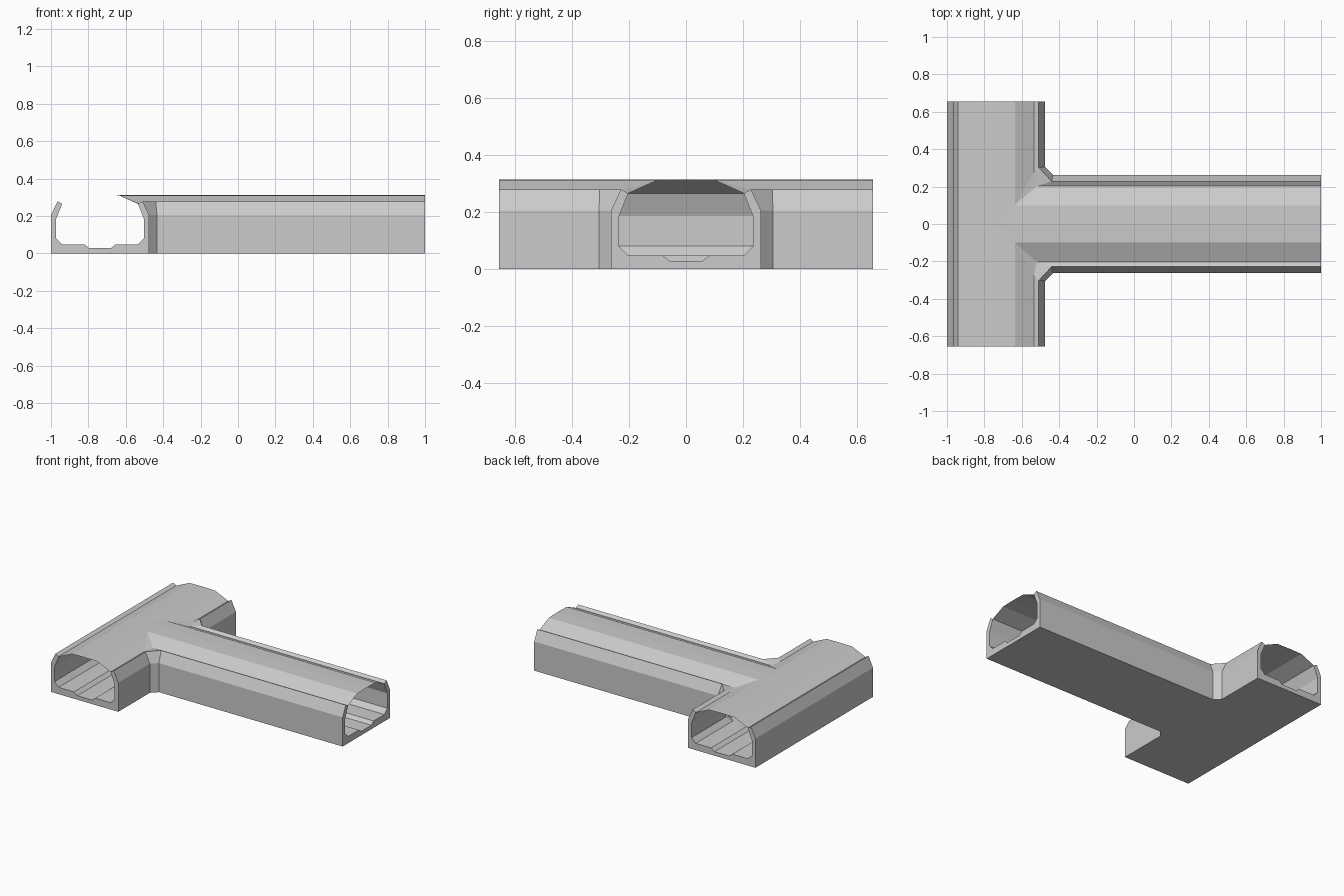
import bpy, bmesh

if "Cube" in bpy.data.objects:
    bpy.data.objects.remove(bpy.data.objects["Cube"])

W = 0.2625                 # half width of each tunnel
X0, END_X, END_Y = -0.475, 1.0, 0.655

# (inset from outer face, height, corner chamfer along main, corner chamfer along branch)
SHELL = [(W, 0, 0, 0), (0, 0, .042, .042), (0, .205, .042, .042), (.035, .279, .075, .07),
         (.06, .265, .075, .015), (.028, .185, .042, .042), (.028, .08, .042, .042),
         (.06, .048, .042, .042), (.18, .048, 0, 0), (.205, .028, 0, 0), (W, .028, 0, 0)]
ROOF = [(.06, .265, .075, .015), (.1625, .311, 0, 0), (W, .313, 0, 0)]


def back_rail(d, z, k1, k2):
    """Straight long wall of the main tunnel."""
    return [(-1 + d, -END_Y, z), (-1 + d, END_Y, z)]


def corner_rail(sign):
    """Wall turning from the main tunnel into the branch."""
    def rail(d, z, k1, k2):
        x, y = X0 - d, W - d
        return [(x, sign * END_Y, z), (x, sign * (y + k1), z),
                (x + k2, sign * y, z), (END_X, sign * y, z)]
    return rail


def build(name, profile, caps):
    bm = bmesh.new()
    for rail in (back_rail, corner_rail(1), corner_rail(-1)):
        rows = [[bm.verts.new(p) for p in rail(*pt)] for pt in profile]
        for a, b in zip(rows, rows[1:]):
            for i in range(len(a) - 1):
                bm.faces.new((a[i], a[i + 1], b[i + 1], b[i]))
        if caps:
            for i in (0, -1):
                bm.faces.new([r[i] for r in rows])
    bmesh.ops.remove_doubles(bm, verts=bm.verts, dist=0.0005)
    bmesh.ops.recalc_face_normals(bm, faces=bm.faces)
    if not caps:
        # open sheet: make every panel face upward
        bm.normal_update()
        for f in bm.faces:
            if f.normal.z < 0:
                f.normal_flip()
    mesh = bpy.data.meshes.new(name)
    bm.to_mesh(mesh)
    bm.free()
    obj = bpy.data.objects.new(name, mesh)
    bpy.context.collection.objects.link(obj)
    return obj


# Thick floor and walls with raised lips and a floor channel
build("tunnel_walls", SHELL, True)
# Thin faceted vault over both passages
build("tunnel_roof", ROOF, False)
